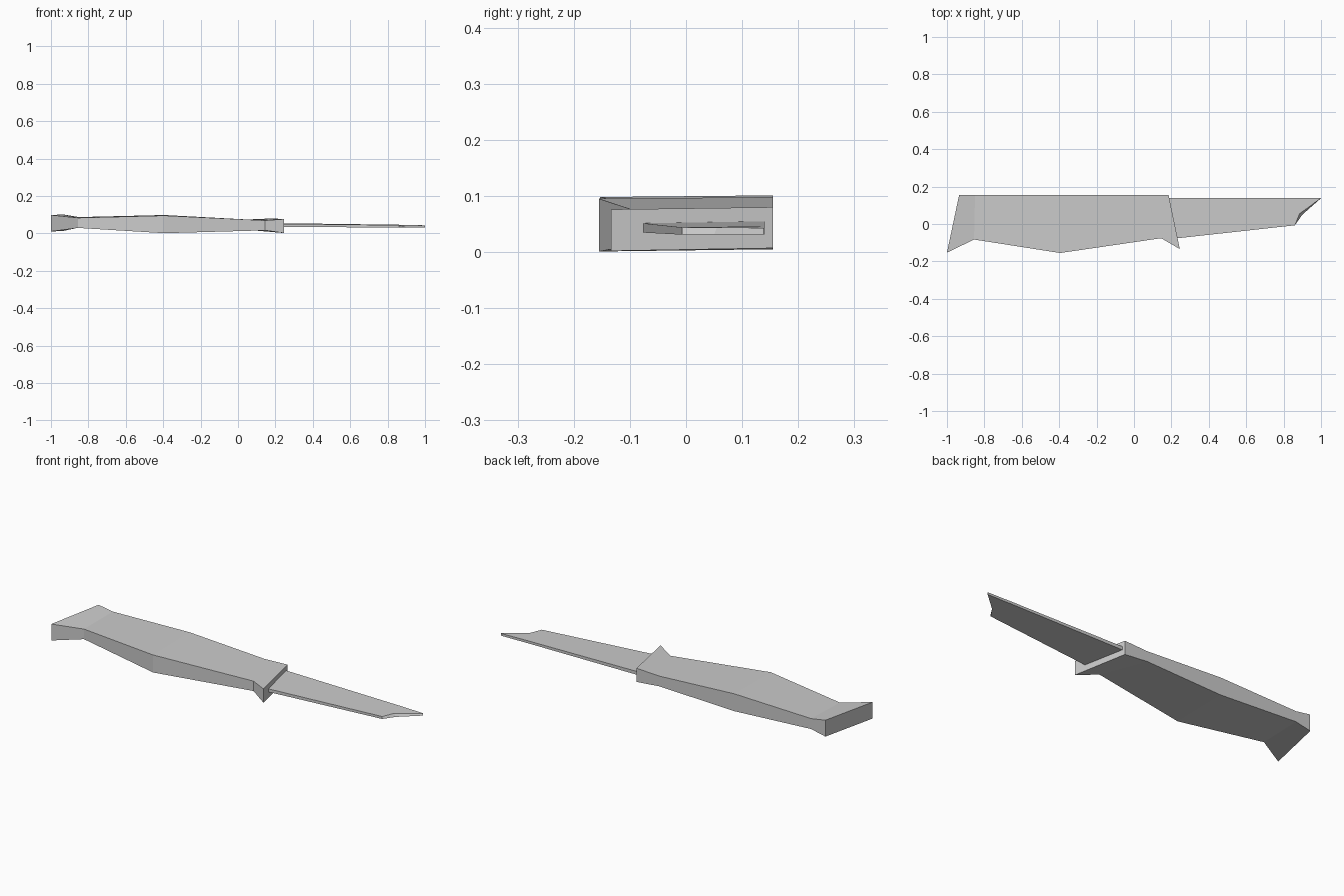
import bpy, bmesh


def slab(name, stations):
    """Loft four-cornered sections (bottom front, bottom back, top back, top front) into a flat-shaded solid."""
    bm = bmesh.new()
    rings = [[bm.verts.new(p) for p in ring] for ring in stations]
    for a, b in zip(rings, rings[1:]):
        for i in range(4):
            j = (i + 1) % 4
            bm.faces.new((a[i], a[j], b[j], b[i]))
    bm.faces.new(rings[0])
    bm.faces.new(rings[-1])
    bmesh.ops.recalc_face_normals(bm, faces=bm.faces)
    mesh = bpy.data.meshes.new(name)
    bm.to_mesh(mesh)
    bm.free()
    ob = bpy.data.objects.new(name, mesh)
    bpy.context.collection.objects.link(ob)
    return ob


# Handle: front x, front y, back x, then bottom/top heights at front and back
BACK = 0.155
handle = [
    (-1.00, -0.153, -0.935, 0.010, 0.098, 0.013, 0.101),   # flared butt
    (-0.855, -0.083, -0.85, 0.029, 0.083, 0.031, 0.087),
    (-0.395, -0.155, -0.395, 0.001, 0.095, 0.005, 0.098),  # belly
    (0.145, -0.076, 0.05, 0.016, 0.069, 0.019, 0.074),
    (0.245, -0.134, 0.185, 0.002, 0.076, 0.007, 0.080),    # finger guard
]
slab("handle", [
    [(xf, yf, bf), (xb, BACK, bb), (xb, BACK, tb), (xf, yf, tf)]
    for xf, yf, xb, bf, tf, bb, tb in handle
])

# Blade: straight spine, tapering edge and bevelled tip
SPINE = 0.14
slab("blade", [
    [(0.17, -0.083, 0.035), (0.17, SPINE, 0.037), (0.17, SPINE, 0.055), (0.17, -0.083, 0.052)],
    [(0.86, -0.007, 0.031), (0.86, SPINE, 0.033), (0.86, SPINE, 0.046), (0.86, -0.007, 0.044)],
    [(0.90, 0.050, 0.031), (0.90, SPINE, 0.032), (0.90, SPINE, 0.045), (0.885, 0.055, 0.044)],
    [(1.00, 0.138, 0.031), (1.00, SPINE, 0.031), (1.00, SPINE, 0.043), (1.00, 0.138, 0.043)],
])
